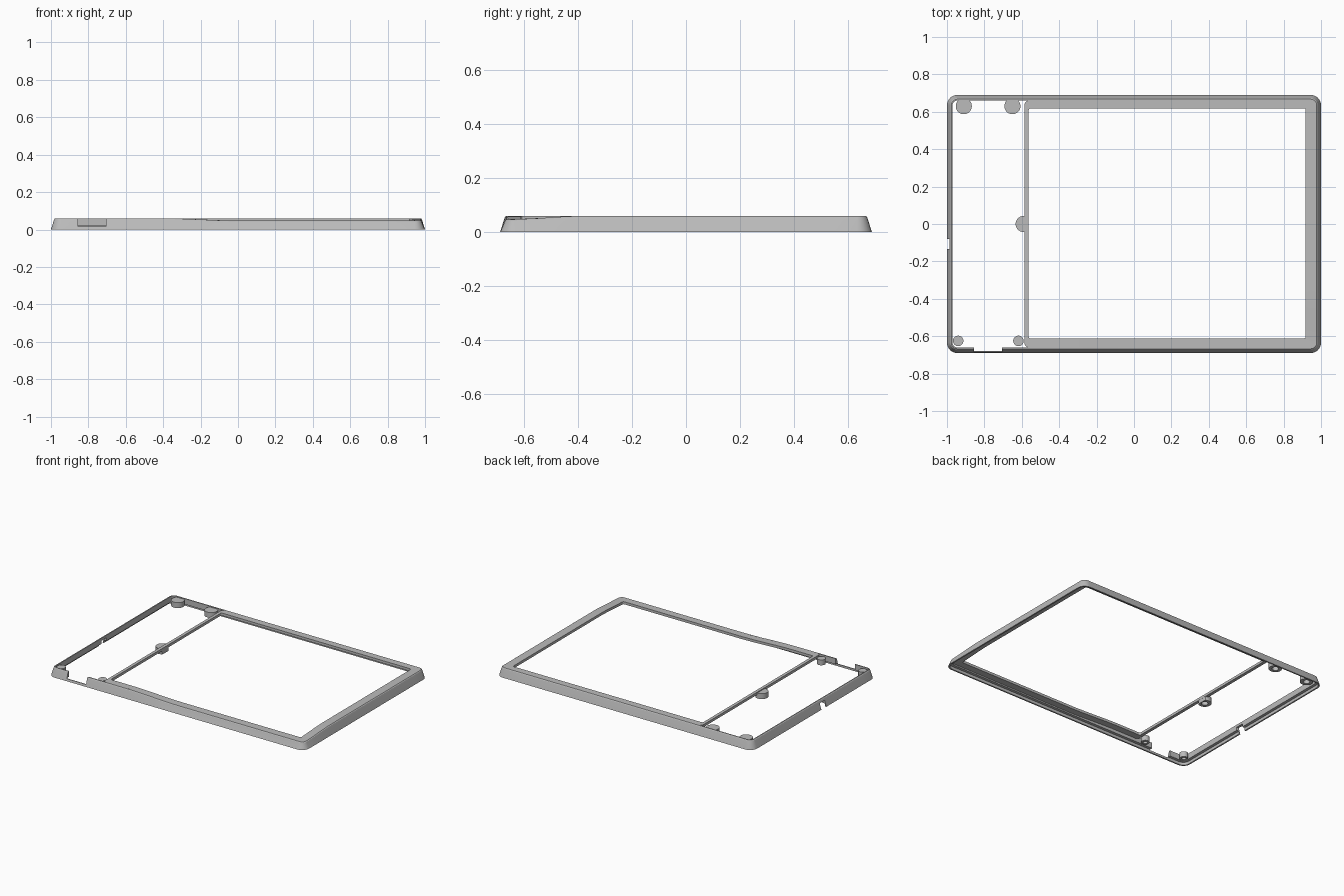
import bpy, bmesh, math

if "Cube" in bpy.data.objects:
    bpy.data.objects.remove(bpy.data.objects["Cube"])

GREY = (0.5, 0.5, 0.5, 1)
mat = bpy.data.materials.new("plain grey")
mat.use_nodes = True
mat.diffuse_color = GREY
mat.node_tree.nodes["Principled BSDF"].inputs["Base Color"].default_value = GREY


def smooth(t):
    t = max(0, min(1, t))
    return t * t * (3 - 2 * t)


def dip(x, y, z):
    """Lower the top surface towards the front left corner."""
    if z < 0.03:
        return z
    return z - 0.013 * smooth((x + 0.4) / 0.4) * smooth((-0.37 - y) / 0.28)


def rounded_rect(x0, x1, y0, y1, r, arc=6, side=16):
    """Outline with rounded corners and evenly divided sides."""
    corners = [(x1 - r, y1 - r), (x0 + r, y1 - r), (x0 + r, y0 + r), (x1 - r, y0 + r)]
    pts = []
    for i, (cx, cy) in enumerate(corners):
        for k in range(arc + 1):
            a = math.pi / 2 * (i + k / arc)
            pts.append((cx + r * math.cos(a), cy + r * math.sin(a)))
        a = math.pi / 2 * (i + 1)
        nx, ny = corners[(i + 1) % 4]
        end = (nx + r * math.cos(a), ny + r * math.sin(a))
        start = pts[-1]
        for k in range(1, side):
            pts.append(tuple(s + (e - s) * k / side for s, e in zip(start, end)))
    return pts


def loft(name, rings, closed):
    """Skin matching rings; either close into a loop or cap both ends."""
    bm = bmesh.new()
    loops = [[bm.verts.new(p) for p in ring] for ring in rings]
    n = len(loops[0])
    for i in range(len(loops) if closed else len(loops) - 1):
        a, b = loops[i], loops[(i + 1) % len(loops)]
        for k in range(n):
            m = (k + 1) % n
            bm.faces.new((a[k], a[m], b[m], b[k]))
    if not closed:
        bm.faces.new(loops[0])
        bm.faces.new(loops[-1])
    bmesh.ops.recalc_face_normals(bm, faces=bm.faces)
    mesh = bpy.data.meshes.new(name)
    bm.to_mesh(mesh)
    bm.free()
    mesh.materials.append(mat)
    ob = bpy.data.objects.new(name, mesh)
    bpy.context.collection.objects.link(ob)
    return ob


def select(ob):
    bpy.ops.object.select_all(action='DESELECT')
    ob.select_set(True)
    bpy.context.view_layer.objects.active = ob


def shade(ob):
    select(ob)
    bpy.ops.object.shade_smooth_by_angle(angle=math.radians(30))


def cut_box(ob, lo, hi):
    """Cut a box-shaped notch."""
    mid = [(a + b) / 2 for a, b in zip(lo, hi)]
    bpy.ops.mesh.primitive_cube_add(size=1, location=mid)
    cutter = bpy.context.object
    cutter.name = "notch_cutter"
    cutter.scale = [b - a for a, b in zip(lo, hi)]
    bpy.context.view_layer.update()
    mod = ob.modifiers.new("notch", 'BOOLEAN')
    mod.operation = 'DIFFERENCE'
    mod.solver = 'EXACT'
    mod.object = cutter
    select(ob)
    bpy.ops.object.modifier_apply(modifier=mod.name)
    bpy.data.objects.remove(cutter)


# Tapered outer wall with a rounded top edge and a stepped lip inside the base
profile = [(0, 0), (0.014, 0.045), (0.018, 0.056), (0.023, 0.06),
           (0.03, 0.06), (0.03, 0.02), (0.01, 0.02), (0.01, 0)]
rings = []
for off, z in profile:
    outline = rounded_rect(off - 1, 1 - off, off - 0.69, 0.69 - off, 0.055 - off)
    rings.append([(x, y, dip(x, y, z)) for x, y in outline])
wall = loft("outer_wall", rings, True)
cut_box(wall, (-0.855, -0.72, 0.015), (-0.705, -0.6, 0.1))
cut_box(wall, (-1.05, -0.135, -0.05), (-0.95, -0.08, 0.042))
shade(wall)

# Top frame around the large opening
outer = rounded_rect(-0.585, 0.971, -0.661, 0.661, 0.024)
inner = rounded_rect(-0.563, 0.918, -0.612, 0.618, 0.01)
rings = [[(x, y, dip(x, y, z)) for x, y in line]
         for line, z in ((outer, 0.06), (inner, 0.06), (inner, 0.042), (outer, 0.042))]
shade(loft("top_frame", rings, True))


# Screw posts with blind holes underneath
def post(name, cx, cy, r, limit=1):
    sides = 32
    rings = []
    for rad, z in ((r, 0.054), (r, 0.016), (r * 0.5, 0.016), (r * 0.5, 0.045)):
        rings.append([(min(limit, cx + rad * math.cos(math.tau * k / sides)),
                       cy + rad * math.sin(math.tau * k / sides), z)
                      for k in range(sides)])
    shade(loft(name, rings, False))


post("back_right_post", -0.91, 0.63, 0.043)
post("back_inner_post", -0.65, 0.63, 0.043)
post("middle_post", -0.59, 0, 0.043, -0.564)
post("front_right_post", -0.94, -0.625, 0.028)
post("front_inner_post", -0.618, -0.625, 0.028)
